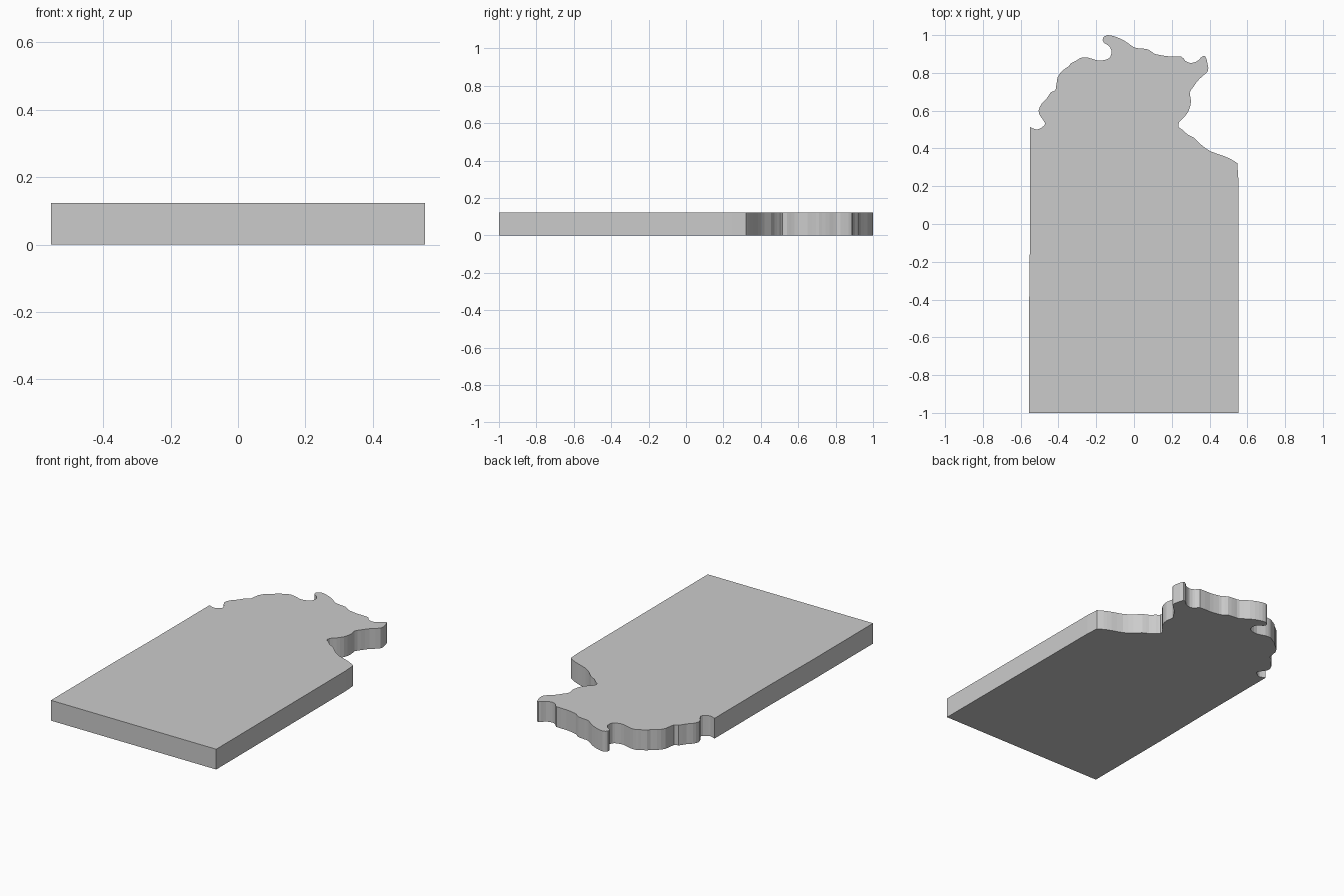
import bpy, bmesh
from mathutils import Vector

THICKNESS = 0.123

# Straight-sided lower slab, bottom right to bottom left
right_side = [(0.554, -1.0), (0.552, 0.245)]
left_side = [(-0.55, 0.0), (-0.555, -0.42), (-0.555, -1.0)]

# Ragged broken edge, left shoulder to right shoulder
broken_edge = [
    (-0.55, 0.513), (-0.515, 0.50), (-0.49, 0.51), (-0.47, 0.532),
    (-0.495, 0.57), (-0.505, 0.60), (-0.49, 0.635), (-0.465, 0.66),
    (-0.44, 0.698), (-0.415, 0.71), (-0.405, 0.775), (-0.375, 0.815),
    (-0.345, 0.835), (-0.335, 0.85), (-0.305, 0.865), (-0.28, 0.88),
    (-0.24, 0.88), (-0.19, 0.865), (-0.15, 0.87), (-0.125, 0.885),
    (-0.12, 0.92), (-0.135, 0.945), (-0.16, 0.96), (-0.165, 0.985),
    (-0.14, 1.0), (-0.10, 0.992), (-0.05, 0.97), (0.0, 0.935),
    (0.03, 0.93), (0.075, 0.924), (0.105, 0.903), (0.135, 0.895),
    (0.18, 0.888), (0.25, 0.886), (0.27, 0.865), (0.30, 0.852),
    (0.335, 0.862), (0.355, 0.882), (0.377, 0.888), (0.39, 0.845),
    (0.39, 0.808), (0.345, 0.767), (0.315, 0.727), (0.295, 0.695),
    (0.302, 0.65), (0.29, 0.60), (0.265, 0.565), (0.24, 0.54),
    (0.236, 0.515), (0.255, 0.50), (0.285, 0.473), (0.32, 0.455),
    (0.355, 0.42), (0.405, 0.385), (0.47, 0.362), (0.515, 0.342),
    (0.547, 0.322),
]


def smooth_path(points, steps=2):
    """Catmull-Rom curve through the points."""
    p = [Vector(q) for q in points]
    p = [p[0]] + p + [p[-1]]
    out = []
    for i in range(1, len(p) - 2):
        a, b, c, d = p[i - 1:i + 3]
        for s in range(steps):
            t = s / steps
            out.append(0.5 * (2 * b + (c - a) * t + (2 * a - 5 * b + 4 * c - d) * t ** 2
                              + (3 * b - a - 3 * c + d) * t ** 3))
    return out + [p[-1]]


# Outline ordered clockwise, then extruded straight up
outline = left_side[::-1] + smooth_path(broken_edge) + right_side[::-1]
bm = bmesh.new()
base = bm.faces.new([bm.verts.new((q[0], q[1], 0)) for q in outline])
top = bmesh.ops.extrude_face_region(bm, geom=[base], use_keep_orig=True)
bmesh.ops.translate(bm, vec=(0, 0, THICKNESS),
                    verts=[g for g in top["geom"] if isinstance(g, bmesh.types.BMVert)])
bmesh.ops.recalc_face_normals(bm, faces=bm.faces)

mesh = bpy.data.meshes.new("broken_slab")
bm.to_mesh(mesh)
bm.free()
slab = bpy.data.objects.new("broken_slab", mesh)
bpy.context.collection.objects.link(slab)
